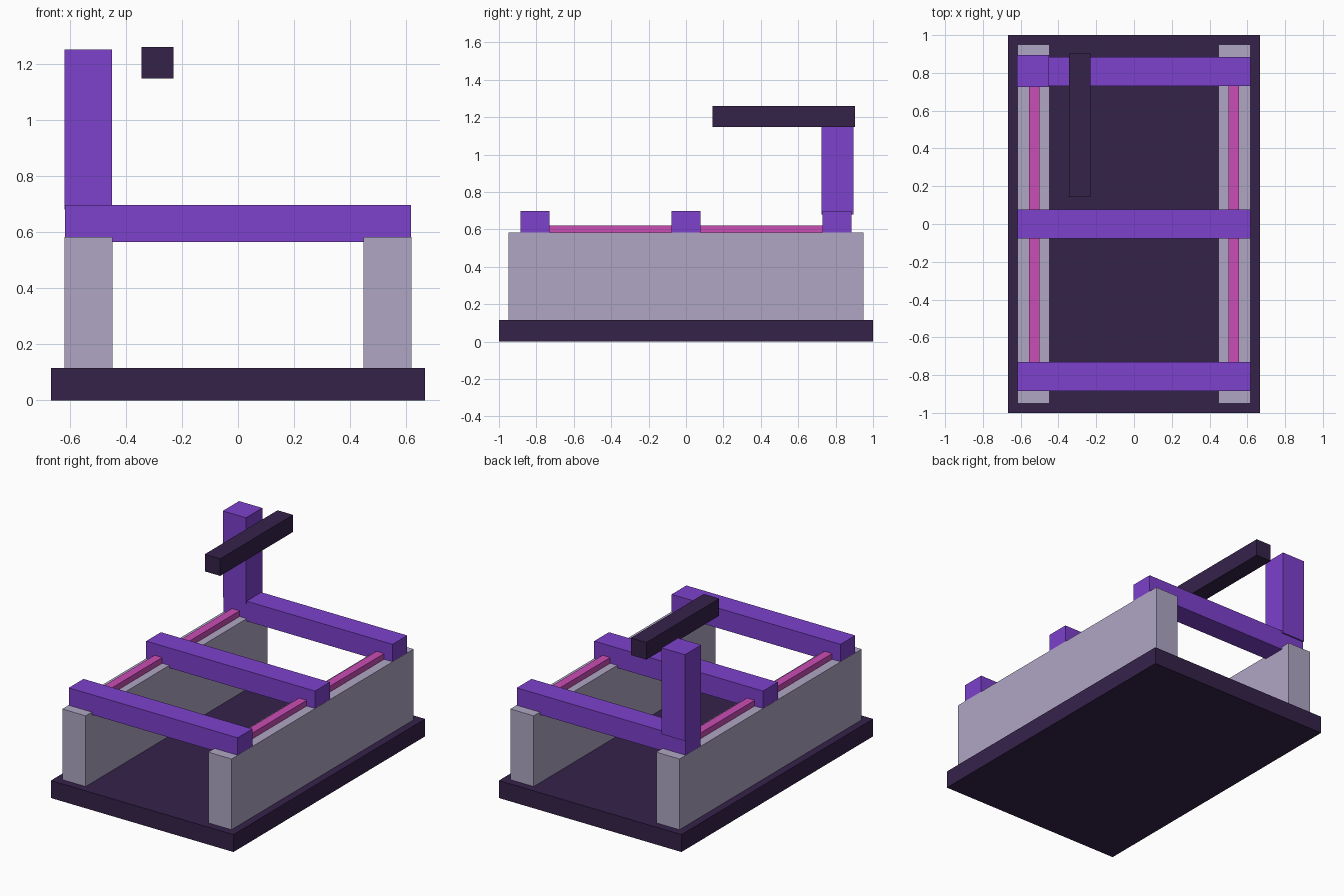
import bpy

if "Cube" in bpy.data.objects:
    bpy.data.objects.remove(bpy.data.objects["Cube"], do_unlink=True)


def material(name, srgb):
    """Flat material from 0-255 display values, converted to linear."""
    c = [v / 255 for v in srgb]
    rgba = [v / 12.92 if v < 0.04 else ((v + 0.055) / 1.055) ** 2.4 for v in c] + [1]
    mat = bpy.data.materials.new(name)
    mat.use_nodes = True
    mat.diffuse_color = rgba
    mat.node_tree.nodes["Principled BSDF"].inputs["Base Color"].default_value = rgba
    return mat


dark = material("dark plum", (53, 34, 74))
lilac = material("pale lilac", (175, 166, 196))
purple = material("bright purple", (125, 65, 204))
pink = material("magenta pink", (202, 77, 182))


def box(name, x, y, z, mat):
    """Box spanning the given (low, high) range on each axis."""
    spans = (x, y, z)
    bpy.ops.mesh.primitive_cube_add(size=1, location=[(a + b) / 2 for a, b in spans])
    obj = bpy.context.object
    obj.name = name
    obj.scale = [b - a for a, b in spans]
    bpy.ops.object.transform_apply(location=False, rotation=False, scale=True)
    obj.data.materials.append(mat)
    return obj


# Base slab
box("base", (-0.667, 0.667), (-1, 1), (0, 0.115), dark)

# Side walls, each with a guide rail on top
for side, s in (("left", 1), ("right", -1)):
    c = 0.533 * s
    box(side + "_wall", (c - 0.085, c + 0.085), (-0.95, 0.95), (0.115, 0.582), lilac)
    c = 0.528 * s
    box(side + "_rail", (c - 0.028, c + 0.028), (-0.86, 0.86), (0.575, 0.62), pink)

# Cross beams
for name, y in (("front", -0.808), ("middle", 0), ("back", 0.808)):
    box(name + "_beam", (-0.617, 0.617), (y - 0.077, y + 0.077), (0.565, 0.697), purple)

# Upright post and floating arm
box("post", (-0.619, -0.449), (0.725, 0.895), (0.68, 1.25), purple)
box("arm", (-0.343, -0.23), (0.143, 0.903), (1.147, 1.26), dark)
